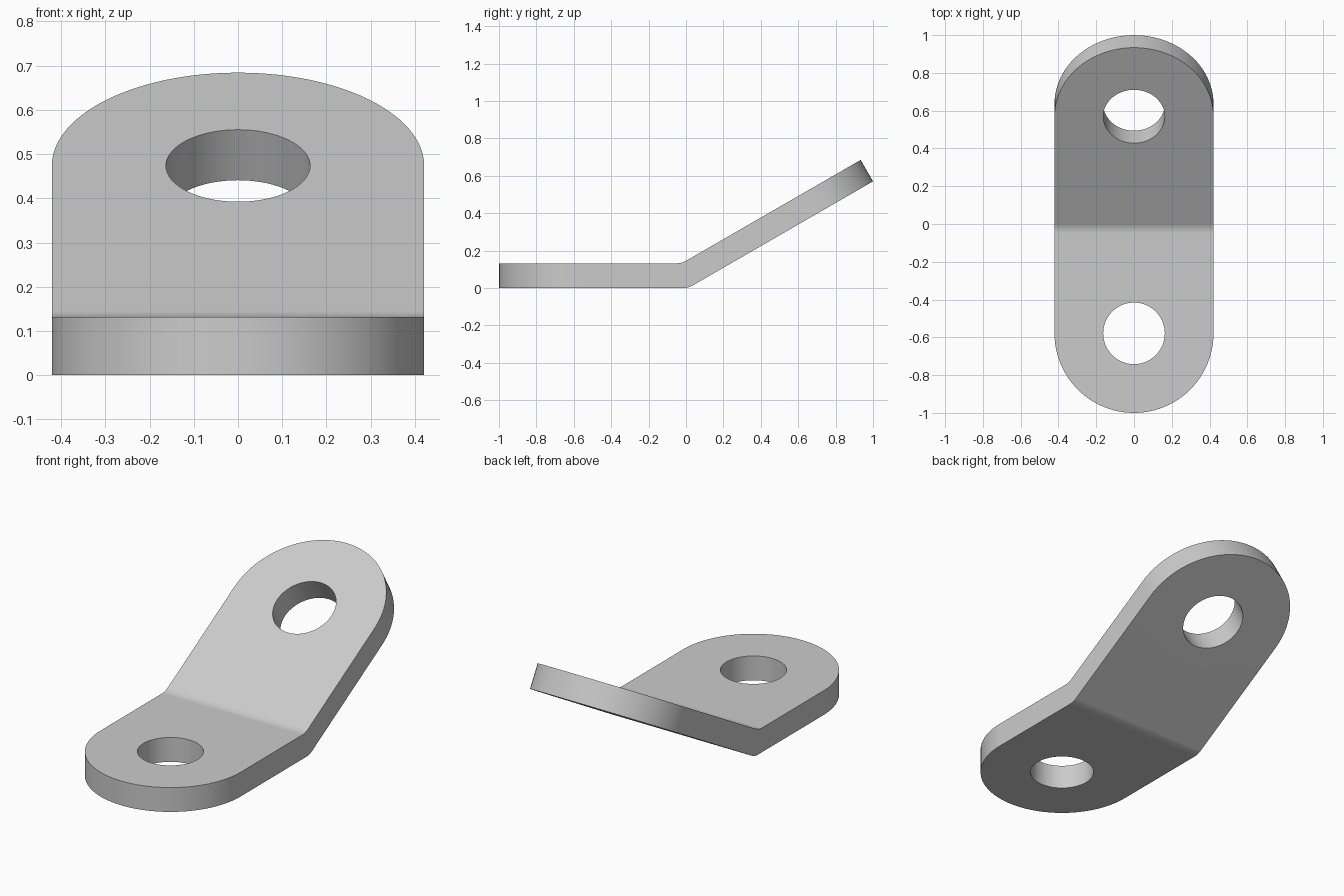
import bpy, bmesh
from math import sin, cos, tan, pi, radians
from mathutils import Vector

if "Cube" in bpy.data.objects:
    bpy.data.objects.remove(bpy.data.objects["Cube"])

HALF_WIDTH, THICKNESS, HOLE_RADIUS = 0.421, 0.132, 0.163
BEND, FILLET = radians(30), 0.1
CORNER = Vector((0, 0.0125, 0))
CAP_STEPS, HOLE_STEPS, BEND_STEPS = 48, 64, 8
TANGENT = FILLET * tan(BEND / 2)

# Each leg runs outward from the bend: direction, surface normal, length
LEGS = {
    "flat": (Vector((0, -1, 0)), Vector((0, 0, 1)), 1.0125),
    "raised": (Vector((0, cos(BEND), sin(BEND))),
               Vector((0, -sin(BEND), cos(BEND))), 1.14),
}

bm = bmesh.new()


def add_loop(points):
    verts = [bm.verts.new(p) for p in points]
    edges = [bm.edges.new((v, verts[i - 1])) for i, v in enumerate(verts)]
    return verts, edges


def leg_surface(leg, height):
    """One broad face of a leg: rounded outline with a round hole."""
    direction, normal, length = leg
    centre = length - HALF_WIDTH
    start = height * tan(BEND / 2) + TANGENT

    def place(x, u):
        return CORNER + direction * u + normal * height + Vector((x, 0, 0))

    outline = [place(-HALF_WIDTH, start)]
    for i in range(CAP_STEPS + 1):
        a = pi - pi * i / CAP_STEPS
        outline.append(place(HALF_WIDTH * cos(a), centre + HALF_WIDTH * sin(a)))
    outline.append(place(HALF_WIDTH, start))
    outer, outer_edges = add_loop(outline)
    hole, hole_edges = add_loop(
        [place(HOLE_RADIUS * cos(2 * pi * i / HOLE_STEPS),
               centre + HOLE_RADIUS * sin(2 * pi * i / HOLE_STEPS))
         for i in range(HOLE_STEPS)])
    bmesh.ops.triangle_fill(bm, edges=outer_edges + hole_edges, use_beauty=True)
    return outer, hole


def wall(lower, upper, closed=False):
    for i in range(0 if closed else 1, len(lower)):
        bm.faces.new((lower[i - 1], lower[i], upper[i], upper[i - 1]))


# Both legs, with their rounded edges and hole walls
surfaces = {}
for name, leg in LEGS.items():
    for height in (0, THICKNESS):
        surfaces[name, height] = leg_surface(leg, height)
    low, high = surfaces[name, 0], surfaces[name, THICKNESS]
    wall(low[0], high[0])
    wall(low[1], high[1], closed=True)

# Rounded bend between the legs
rows = {}
for height in (0, THICKNESS):
    flat, raised = surfaces["flat", height][0], surfaces["raised", height][0]
    stations = [(flat[0], flat[-1])]
    origin = flat[0].co.copy()
    for i in range(1, BEND_STEPS):
        a = BEND * i / BEND_STEPS
        y, z = origin.y + FILLET * sin(a), origin.z + FILLET * (1 - cos(a))
        stations.append(tuple(bm.verts.new((x, y, z))
                              for x in (-HALF_WIDTH, HALF_WIDTH)))
    stations.append((raised[0], raised[-1]))
    rows[height] = stations
    wall([s[0] for s in stations], [s[1] for s in stations])
for side in (0, 1):
    wall([s[side] for s in rows[0]], [s[side] for s in rows[THICKNESS]])

bmesh.ops.recalc_face_normals(bm, faces=bm.faces[:])
mesh = bpy.data.meshes.new("bent_bracket")
bm.to_mesh(mesh)
bm.free()

# Single grey finish
grey = bpy.data.materials.new("light_grey")
grey.use_nodes = True
colour = (0.6, 0.6, 0.6, 1)
grey.diffuse_color = colour
for node in grey.node_tree.nodes:
    if node.type == "BSDF_PRINCIPLED":
        node.inputs["Base Color"].default_value = colour
mesh.materials.append(grey)

bracket = bpy.data.objects.new("bent_bracket", mesh)
bpy.context.collection.objects.link(bracket)
bpy.ops.object.select_all(action="DESELECT")
bracket.select_set(True)
bpy.context.view_layer.objects.active = bracket
bpy.ops.object.shade_smooth_by_angle(angle=radians(30))
weighted = bracket.modifiers.new("even_shading", "WEIGHTED_NORMAL")
weighted.keep_sharp = True
